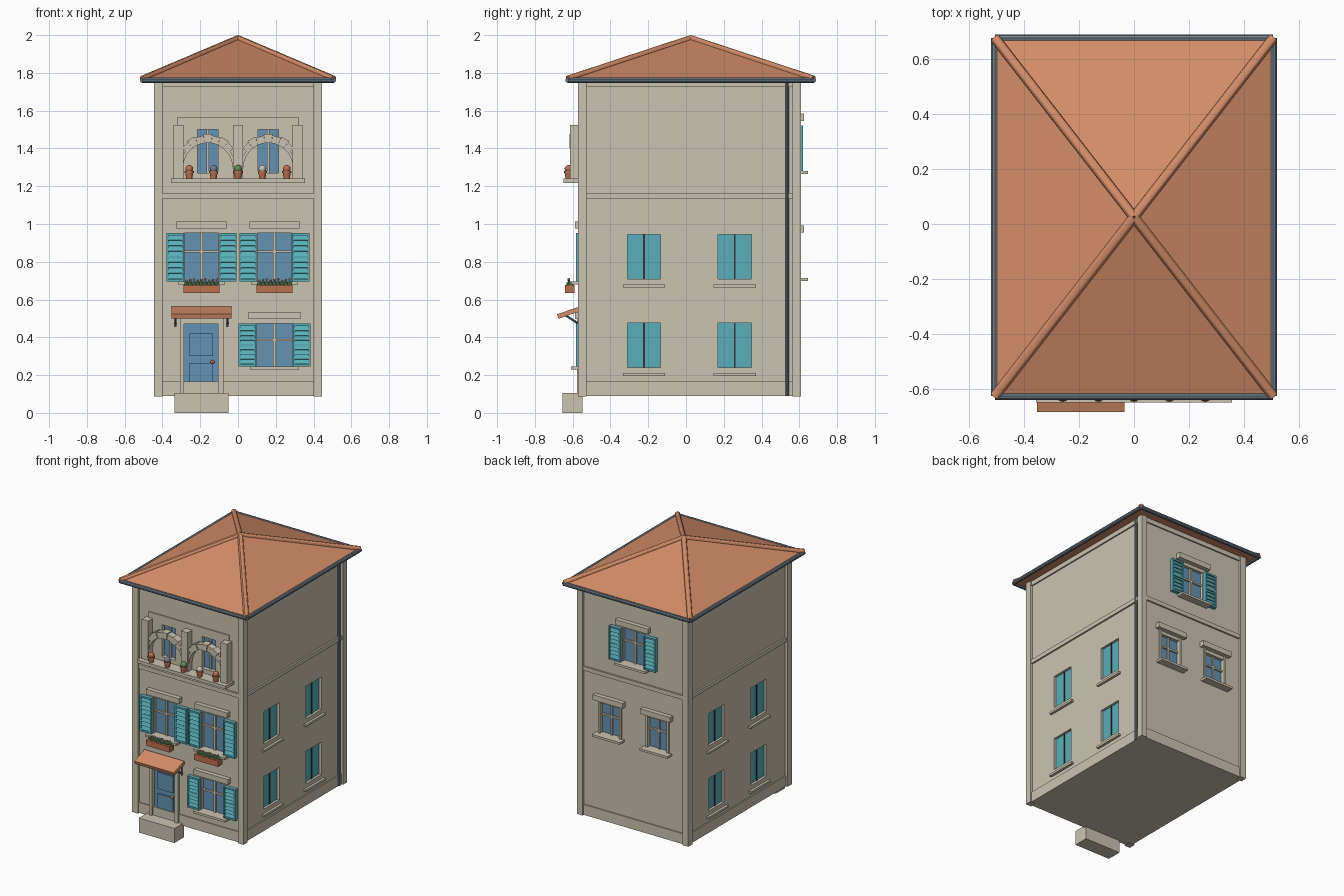
import bpy, bmesh, math
from mathutils import Matrix, Vector

if "Cube" in bpy.data.objects:
    bpy.data.objects.remove(bpy.data.objects["Cube"])


def material(name, rgb):
    m = bpy.data.materials.new(name)
    m.diffuse_color = (*rgb, 1)
    m.use_nodes = True
    m.node_tree.nodes["Principled BSDF"].inputs["Base Color"].default_value = m.diffuse_color
    return m


STONE = material("warm_stone", (0.60, 0.55, 0.44))
TILE = material("roof_tile", (0.66, 0.27, 0.14))
CLAY = material("clay", (0.50, 0.17, 0.08))
TEAL = material("teal_paint", (0.10, 0.43, 0.48))
BLUE = material("window_blue", (0.13, 0.29, 0.45))
GREY = material("gutter_grey", (0.17, 0.22, 0.27))
GREEN = material("leaf_green", (0.11, 0.29, 0.10))
DARK = material("dark_gap", (0.03, 0.035, 0.04))
PALE = material("pale_flower", (0.60, 0.52, 0.48))
I = Matrix()


class Part:
    """Collects simple solids into one named object."""

    def __init__(self, name, mat, frame=I):
        self.name, self.mat, self.f, self.bm = name, mat, frame, bmesh.new()

    def box(self, x0, x1, y0, y1, z0, z1, rx=0.0):
        c = ((x0 + x1) / 2, (y0 + y1) / 2, (z0 + z1) / 2)
        s = Matrix.Diagonal((x1 - x0, y1 - y0, z1 - z0, 1))
        bmesh.ops.create_cube(self.bm, size=1, matrix=self.f @ Matrix.Translation(c) @ Matrix.Rotation(rx, 4, 'X') @ s)
        return self

    def rod(self, a, b, r0, r1=None, n=10):
        a, b = Vector(a), Vector(b)
        q = (b - a).to_track_quat('Z', 'Y').to_matrix().to_4x4()
        bmesh.ops.create_cone(self.bm, cap_ends=True, segments=n, radius1=r0, radius2=r1 or r0, depth=(b - a).length,
                              matrix=self.f @ Matrix.Translation((a + b) / 2) @ q)
        return self

    def ball(self, c, r, sub=1):
        bmesh.ops.create_icosphere(self.bm, subdivisions=sub, radius=r, matrix=self.f @ Matrix.Translation(c))
        return self

    def wedge(self, cx, cz, r0, r1, a0, a1, y0, y1):
        pts = [(r, a) for r, a in ((r0, a0), (r1, a0), (r1, a1), (r0, a1))]
        v = [[self.bm.verts.new(self.f @ Vector((cx + r * math.cos(a), y, cz + r * math.sin(a)))) for r, a in pts]
             for y in (y0, y1)]
        self.bm.faces.new(v[0])
        self.bm.faces.new(v[1][::-1])
        for i in range(4):
            j = (i + 1) % 4
            self.bm.faces.new((v[0][i], v[1][i], v[1][j], v[0][j]))
        return self

    def done(self, smooth=False):
        bmesh.ops.recalc_face_normals(self.bm, faces=self.bm.faces)
        me = bpy.data.meshes.new(self.name)
        self.bm.to_mesh(me)
        me.materials.append(self.mat)
        ob = bpy.data.objects.new(self.name, me)
        bpy.context.collection.objects.link(ob)
        if smooth:
            bpy.ops.object.select_all(action='DESELECT')
            ob.select_set(True)
            bpy.context.view_layer.objects.active = ob
            bpy.ops.object.shade_smooth_by_angle()
        return ob


# Wall frames: local x runs along the wall, local -y points outward
CY = 0.018
FRONT = Matrix.Translation((0, -0.555, 0))
BACK = Matrix.Translation((0, 0.592, 0)) @ Matrix.Rotation(math.pi, 4, 'Z')
RIGHT = Matrix.Translation((0.425, CY, 0)) @ Matrix.Rotation(math.pi / 2, 4, 'Z')
LEFT = Matrix.Translation((-0.425, CY, 0)) @ Matrix.Rotation(-math.pi / 2, 4, 'Z')
cuts = Part("opening_cutter", STONE)


def opening(frame, x0, x1, z0, z1, depth=0.03):
    cuts.f = frame
    cuts.box(x0, x1, -0.05, depth, z0, z1)


def window(name, frame, x, z0, z1, hw=0.09, shutters=True, boxed=False):
    opening(frame, x - hw, x + hw, z0, z1)
    Part(name + "_glass", BLUE, frame).box(x - hw, x + hw, 0.022, 0.035, z0, z1).done()
    zb = z0 + (z1 - z0) * 0.62
    p = Part(name + "_trim", STONE, frame)
    p.box(x - 0.007, x + 0.007, 0.01, 0.023, z0, z1).box(x - hw, x + hw, 0.01, 0.023, zb - 0.006, zb + 0.006)
    lw = hw + 0.042
    p.box(x - lw, x + lw, -0.032, 0.01, z1 + 0.024, z1 + 0.062)
    p.box(x - lw + 0.008, x + lw - 0.008, -0.053, 0.01, z0 - 0.016, z0)
    if not shutters:
        for s in (-1, 1):
            e = x + s * (hw + 0.007)
            p.box(e - 0.008, e + 0.008, -0.01, 0.01, z0, z1 + 0.024)
    p.done()
    if shutters:
        s = Part(name + "_shutters", TEAL, frame)
        for c in (x - hw - 0.05, x + hw + 0.05):
            a, b = c - 0.046, c + 0.046
            s.box(a, b, -0.014, 0, z0, z1)
            for e in (a, b - 0.01):
                s.box(e, e + 0.01, -0.028, -0.01, z0, z1)
            for zr in (z0, (z0 + z1) / 2 - 0.006, z1 - 0.012):
                s.box(a + 0.01, b - 0.01, -0.027, -0.01, zr, zr + 0.012)
            for i in range(8):
                zz = z0 + 0.026 + (z1 - z0 - 0.052) * i / 7
                s.box(a + 0.008, b - 0.008, -0.022, -0.017, zz - 0.013, zz + 0.013, -0.4)
        s.done()
    if boxed:
        Part(name + "_flower_box", CLAY, frame).box(x - 0.095, x + 0.095, -0.085, -0.035, z0 - 0.06, z0 - 0.018).done()
        g, f, w = (Part(name + n, m, frame) for n, m in (("_leaves", GREEN), ("_blooms", TILE), ("_pale_blooms", PALE)))
        for i in range(9):
            u = x - 0.08 + 0.02 * i
            g.ball((u, -0.055 - 0.01 * (i % 2), z0 - 0.012), 0.014)
            (f if i % 2 else w).ball((u, -0.066, z0 + 0.004 + 0.004 * (i % 3)), 0.008)
        for q in (g, f, w):
            q.done()


# Front and back windows
window("front_ground_window", FRONT, 0.193, 0.245, 0.472, 0.095)
for s, n in ((-1, "left"), (1, "right")):
    window("front_middle_window_" + n, FRONT, 0.193 * s, 0.695, 0.952, boxed=True)
    window("back_middle_window_" + n, BACK, 0.19 * s, 0.715, 0.93, 0.078, shutters=False)
window("back_top_window", BACK, 0, 1.28, 1.522)

# Side windows with closed shutters
for frame, n in ((RIGHT, "right"), (LEFT, "left")):
    pan = Part(n + "_closed_shutters", TEAL, frame)
    gap = Part(n + "_shutter_gaps", DARK, frame)
    sill = Part(n + "_sills", STONE, frame)
    for u in (-0.24, 0.24):
        for z in (0.24, 0.71):
            opening(frame, u - 0.088, u + 0.088, z, z + 0.235, 0.025)
            pan.box(u - 0.088, u + 0.088, 0.018, 0.03, z, z + 0.235)
            gap.box(u - 0.005, u + 0.005, 0.013, 0.02, z, z + 0.235)
            sill.box(u - 0.112, u + 0.112, -0.018, 0.01, z - 0.045, z - 0.03)
    for p in (pan, gap, sill):
        p.done()

# Door with frame, panels, knob, step and canopy
opening(FRONT, -0.285, -0.105, 0.1, 0.47)
Part("door", BLUE, FRONT).box(-0.285, -0.105, 0.008, 0.035, 0.1, 0.47).done()
pn = Part("door_panels", BLUE, FRONT)
for z0, z1 in ((0.15, 0.265), (0.3, 0.42)):
    pn.box(-0.258, -0.132, 0, 0.012, z0, z1)
pn.done()
Part("door_knob", CLAY, FRONT).ball((-0.135, -0.006, 0.27), 0.011, 2).done(True)
df = Part("door_frame", STONE, FRONT)
for a, b in ((-0.308, -0.285), (-0.105, -0.078)):
    df.box(a, b, -0.022, 0.01, 0.09, 0.5)
df.box(-0.285, -0.105, -0.022, 0.01, 0.47, 0.5).done()
Part("door_step", STONE).box(-0.335, -0.05, -0.655, -0.548, 0, 0.105).done()
Part("door_canopy", TILE).box(-0.352, -0.035, -0.682, -0.558, 0.518, 0.543, 0.33).done()
br = Part("canopy_brackets", GREY)
for x in (-0.33, -0.055):
    br.rod((x, -0.635, 0.515), (x, -0.558, 0.465), 0.006).rod((x, -0.565, 0.455), (x, -0.565, 0.53), 0.006)
br.done()

# Top floor loggia: back panel, slab, piers, arches
Part("loggia_slab", STONE).box(-0.355, 0.355, -0.648, -0.55, 1.218, 1.24).done()
panel = Part("loggia_panel", STONE, FRONT)
panel.box(-0.322, 0.322, -0.008, 0.0, 1.5, 1.565)
for a, b in ((-0.322, -0.215), (-0.105, 0.105), (0.215, 0.322)):
    panel.box(a, b, -0.008, 0.0, 1.24, 1.5)
for c in (-0.16, 0.16):
    panel.box(c - 0.055, c + 0.055, -0.008, 0.0, 1.24, 1.27)
    panel.box(c - 0.006, c + 0.006, 0.01, 0.023, 1.27, 1.5)
panel.done()
gl = Part("loggia_glass", BLUE, FRONT)
arch = Part("loggia_arches", STONE)
for c in (-0.16, 0.16):
    opening(FRONT, c - 0.055, c + 0.055, 1.27, 1.5)
    gl.box(c - 0.055, c + 0.055, 0.022, 0.035, 1.27, 1.5)
    for i in range(7):
        a = math.radians(36 + 108 * i / 7)
        arch.wedge(c, 1.3, 0.13, 0.177 if i % 2 else 0.17, a, a + math.radians(15.2), -0.616 if i % 2 else -0.61, -0.56)
    for i in range(14):
        a = math.pi * i / 14
        arch.wedge(c, 1.3, 0.13, 0.146, a, a + math.pi / 14, -0.603, -0.562)
gl.done()
for x in (-0.315, 0, 0.315):
    arch.box(x - 0.026, x + 0.026, -0.613, -0.555, 1.24, 1.525)
arch.done()

# Potted plants on the slab
pots = Part("plant_pots", CLAY)
for i, m in enumerate((CLAY, GREY, GREEN, PALE, CLAY)):
    x = (i - 2) * 0.129
    pots.rod((x, -0.622, 1.24), (x, -0.622, 1.272), 0.016, 0.021, 12).rod((x, -0.622, 1.27), (x, -0.622, 1.281), 0.024, n=12)
    Part("plant_%d" % (i + 1), m).ball((x, -0.622, 1.292), 0.021, 2).done(True)
pots.done()

# Main walls with recessed openings cut out
walls = Part("walls", STONE).box(-0.425, 0.425, -0.555, 0.592, 0.09, 1.765).done()
cutter = cuts.done()
cutter.hide_render = True
mod = walls.modifiers.new("openings", 'BOOLEAN')
mod.operation, mod.solver, mod.object = 'DIFFERENCE', 'EXACT', cutter
bpy.context.view_layer.objects.active = walls
bpy.ops.object.modifier_apply(modifier=mod.name)
bpy.data.objects.remove(cutter)

# Corner piers and horizontal bands
piers = Part("corner_piers", STONE)
for x in (-0.4225, 0.4225):
    for y in (-0.55, 0.587):
        piers.box(x - 0.0225, x + 0.0225, y - 0.023, y + 0.023, 0.088, 1.765)
piers.done()
bands = Part("wall_bands", STONE)
for z0, z1, d in ((1.135, 1.165, 0.012), (1.725, 1.765, 0.01)):
    bands.box(-0.425 - d, 0.425 + d, -0.555 - d, 0.592 + d, z0, z1)
bands.done()
plinth = Part("plinth", STONE)
plinth.box(-0.433, 0.433, -0.563, -0.54, 0.09, 0.165).box(-0.433, 0.433, 0.58, 0.6, 0.09, 0.165)
for s in (-1, 1):
    plinth.box(s * 0.42 - 0.013, s * 0.42 + 0.013, -0.56, 0.597, 0.09, 0.165)
plinth.done()

# Hipped roof, hip tiles, gutters and downpipe
RY0, RY1, RX, RC = -0.625, 0.675, 0.505, 0.025
roof = Part("roof", TILE)
cs = [(-RX, RY0), (RX, RY0), (RX, RY1), (-RX, RY1)]
low = [roof.bm.verts.new((x, y, 1.757)) for x, y in cs]
up = [roof.bm.verts.new((x, y, 1.768)) for x, y in cs]
top = roof.bm.verts.new((0, RC, 1.985))
roof.bm.faces.new(low)
for i in range(4):
    j = (i + 1) % 4
    roof.bm.faces.new((low[i], low[j], up[j], up[i]))
    roof.bm.faces.new((up[i], up[j], top))
roof.done()
hips = Part("hip_tiles", TILE)
gut = Part("gutters", GREY)
for i, (x, y) in enumerate(cs):
    hips.rod((x, y, 1.768), (0, RC, 1.982), 0.018, n=12)
    x2, y2 = cs[(i + 1) % 4]
    gut.rod((x, y, 1.761), (x2, y2, 1.761), 0.014)
hips.done(True)
gut.done(True)
Part("downpipe", GREY).rod((0.433, 0.535, 0.09), (0.433, 0.535, 1.76), 0.0095).done(True)
